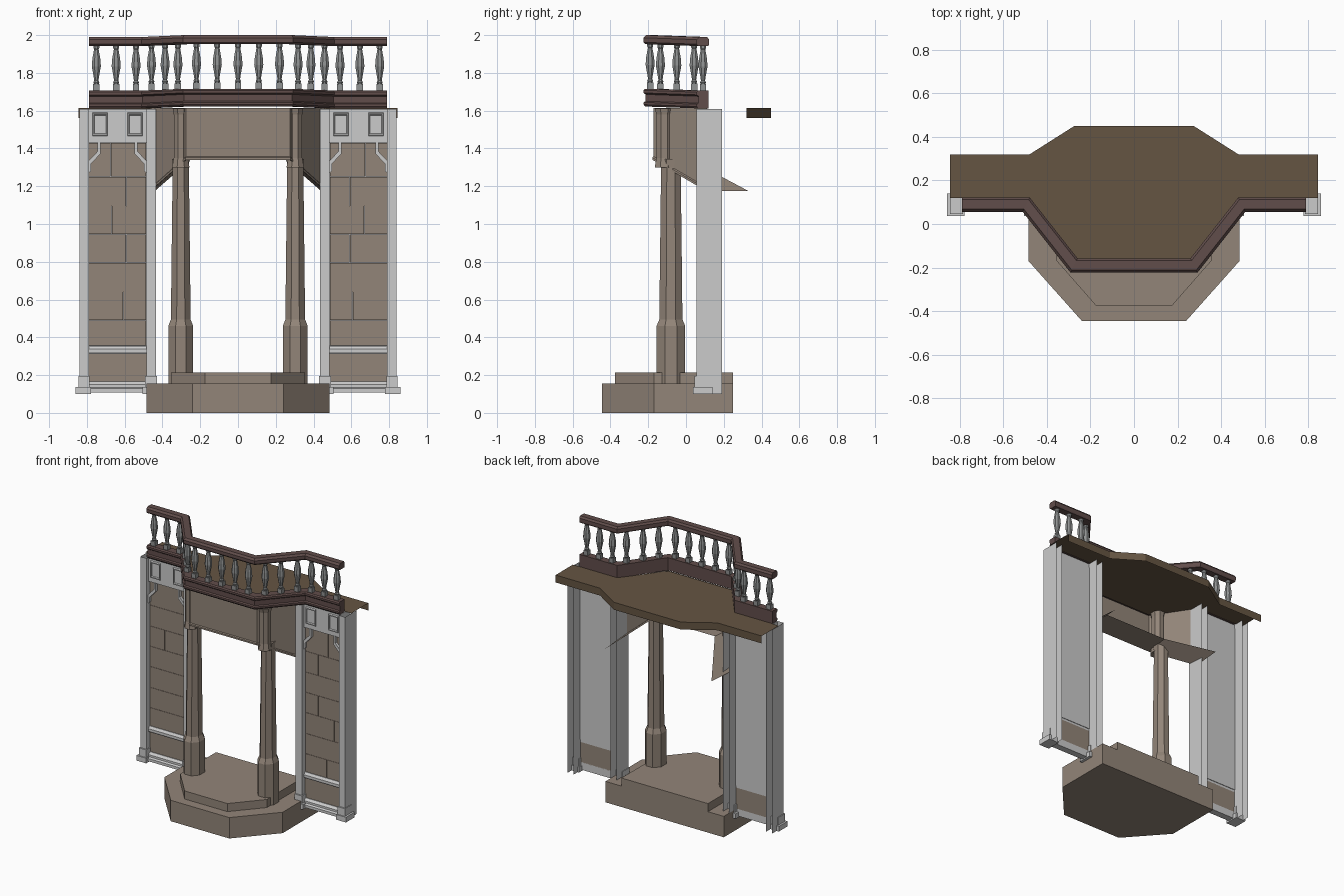
import bpy, bmesh, math
from mathutils import Vector

if "Cube" in bpy.data.objects:
    bpy.data.objects.remove(bpy.data.objects["Cube"])


def material(name, rgb):
    m = bpy.data.materials.new(name)
    m.diffuse_color = (*rgb, 1)
    m.use_nodes = True
    m.node_tree.nodes["Principled BSDF"].inputs["Base Color"].default_value = m.diffuse_color
    return m


STONE = material("stone", (0.29, 0.235, 0.19))
ROOF = material("roof_brown", (0.13, 0.09, 0.055))
TRIM = material("trim_maroon", (0.12, 0.075, 0.07))
IRON = material("baluster_grey", (0.28, 0.29, 0.29))


def mesh(name, verts, faces, mat=None):
    me = bpy.data.meshes.new(name)
    me.from_pydata([tuple(v) for v in verts], [], faces)
    bm = bmesh.new()
    bm.from_mesh(me)
    bmesh.ops.recalc_face_normals(bm, faces=bm.faces)
    bm.to_mesh(me)
    bm.free()
    ob = bpy.data.objects.new(name, me)
    bpy.context.collection.objects.link(ob)
    if mat:
        me.materials.append(mat)
    return ob


def stack(name, rings, mat=None, caps=True):
    """Skin a list of equal-length closed rings."""
    n = len(rings[0])
    verts = [v for r in rings for v in r]
    faces = [(k*n + i, k*n + (i+1) % n, (k+1)*n + (i+1) % n, (k+1)*n + i)
             for k in range(len(rings) - 1) for i in range(n)]
    if caps:
        faces += [tuple(range(n)), tuple(range(len(verts) - n, len(verts)))]
    return mesh(name, verts, faces, mat)


def prism(name, pts, z0, z1, mat=None):
    return stack(name, [[(x, y, z) for x, y in pts] for z in (z0, z1)], mat)


def box(name, x0, x1, y0, y1, z0, z1, mat=None):
    return prism(name, [(x0, y0), (x1, y0), (x1, y1), (x0, y1)], z0, z1, mat)


def turned(name, cx, cy, profile, sides, mat=None):
    """Faceted upright: profile rows are (half width x, half width y, z)."""
    k = 1 / math.cos(math.pi / sides)
    ang = [(i + 0.5) * 2 * math.pi / sides for i in range(sides)]
    return stack(name, [[(cx + a*k*math.cos(t), cy + b*k*math.sin(t), z) for t in ang]
                        for a, b, z in profile], mat)


def sweep(name, path, profile, mat=None):
    """Mitred sweep of (outward offset, height) profile along a 3D path."""
    p = [Vector(q) for q in path]
    rings = []
    for i, q in enumerate(p):
        ns = []
        for a, b in ((i-1, i), (i, i+1)):
            if a >= 0 and b < len(p):
                d = (p[b] - p[a]).xy.normalized()
                ns.append(Vector((d.y, -d.x)))
        m = sum(ns, Vector((0, 0))).normalized()
        m /= m.dot(ns[0])
        rings.append([(q.x + m.x*o, q.y + m.y*o, q.z + h) for o, h in profile])
    return stack(name, rings, mat)


def both(half):
    return half + [(-x, *r) for x, *r in reversed(half)]


# Steps
prism("lower_step", both([(0.485, 0.25), (0.485, -0.17), (0.24, -0.445)]), 0, 0.155, STONE)
prism("upper_step", both([(0.355, 0.25), (0.355, -0.17), (0.175, -0.375)]), 0.155, 0.215, STONE)

# Porch canopy walls with sloped soffit, open inside
edge = [(-0.46, 0.11, 1.175), (-0.275, -0.172, 1.34), (0.275, -0.172, 1.34), (0.46, 0.11, 1.175)]
inner = [(-0.44, 0.33, 1.175), (-0.25, 0.02, 1.34), (0.25, 0.02, 1.34), (0.44, 0.33, 1.175)]
top = [(x, y, 1.615) for x, y, z in edge]
mesh("canopy_wall", top + edge + inner,
     [(r + i, r + i + 1, r + i + 5, r + i + 4) for r in (0, 4) for i in range(3)], STONE)
sweep("canopy_lower_band", edge, [(0, 0), (0.006, 0), (0.006, 0.012), (0, 0.018)], STONE)

# Roof sheet with a skirt on the back edge only
back = [(-0.845, 0.32), (-0.48, 0.32), (-0.275, 0.45), (0.275, 0.45), (0.48, 0.32), (0.845, 0.32)]
front = [(0.845, 0.12), (0.48, 0.11), (0.26, -0.165), (-0.26, -0.165), (-0.48, 0.11), (-0.845, 0.12)]
mesh("roof", [(x, y, 1.615) for x, y in back + front] + [(x, y, 1.56) for x, y in back],
     [tuple(range(12))] + [(i, i+1, i+13, i+12) for i in range(5)], ROOF)

# Cornice and handrail
path = [(-0.79, 0.09, 0), (-0.495, 0.09, 0), (-0.275, -0.19, 0.01),
        (0.275, -0.19, 0.01), (0.495, 0.09, 0), (0.79, 0.09, 0)]
sweep("cornice", path, [(-0.028, 1.612), (0.026, 1.612), (0.034, 1.622), (0.034, 1.634),
                        (0.024, 1.64), (0.024, 1.676), (0.034, 1.684), (0.034, 1.698),
                        (0.026, 1.706), (-0.028, 1.706)], TRIM)
sweep("handrail", path, [(-0.028, 1.942), (0.024, 1.942), (0.034, 1.952), (0.034, 1.976),
                         (0.022, 1.99), (-0.022, 1.99), (-0.032, 1.976), (-0.032, 1.952)], TRIM)

# Balusters
spots = [(x, -0.19, 0.008) for x in (-0.22, -0.11, 0, 0.11, 0.22)]
for s in (1, -1):
    spots += [(s*x, 0.09, 0) for x in (0.54, 0.645, 0.75)]
    spots += [(s*x, -0.19 + (x - 0.275) * 1.273, 0.004) for x in (0.318, 0.386, 0.458)]
for x, y, dz in spots:
    prof = [(0.011, 1.738), (0.016, 1.75), (0.011, 1.76), (0.015, 1.785), (0.024, 1.835),
            (0.021, 1.875), (0.012, 1.925), (0.016, 1.932), (0.016, 1.95)]
    turned("baluster", x, y, [(r, r, z + dz) for r, z in prof], 8, IRON)
    turned("baluster_foot", x, y, [(0.017, 0.017, 1.695), (0.017, 0.017, 1.74 + dz)], 4, IRON)

rows = [0.355, 0.49, 0.64, 0.795, 0.945, 1.095, 1.25, 1.43]
joints = [0.58, 0.4, 0.78, 0.35, 0.6, 0.35, 0.62]

for s, side in ((1, "right"), (-1, "left")):
    # Free-standing porch column and the corner post above it
    turned("column_" + side, s*0.303, -0.08,
           [(0.066, 0.076, 0.155), (0.066, 0.076, 0.46), (0.052, 0.061, 0.495),
            (0.050, 0.059, 0.7), (0.043, 0.052, 1.3), (0.046, 0.055, 1.345)], 8, STONE)
    turned("corner_post_" + side, s*0.303, -0.115,
           [(0.046, 0.05, 1.3), (0.037, 0.042, 1.35), (0.037, 0.042, 1.58), (0.043, 0.05, 1.612)],
           8, STONE)

    # Pilasters: channels open at the back, on stepped plinths
    for x0, x1 in ((0.435, 0.485), (0.79, 0.84)):
        plan = [(s*x0, 0.19), (s*x0, 0.055), (s*x1, 0.055), (s*x1, 0.19)]
        mesh("pilaster_" + side, [(x, y, z) for z in (0.1, 1.61) for x, y in plan],
             [(i, i+1, i+5, i+4) for i in range(3)])
    for x0, x1 in ((0.43, 0.492), (0.785, 0.845)):
        box("plinth_upper_" + side, s*x0, s*x1, 0.045, 0.13, 0.138, 0.195)
        box("plinth_lower_" + side, s*(x0 - 0.006), s*(x1 + 0.014), 0.037, 0.14, 0.1, 0.138)

    # Stone block wall with grey backing
    for i in range(7):
        cut = 0.485 + 0.305 * joints[i]
        for a, b in ((0.485, cut), (cut, 0.79)):
            box("wall_block_" + side, s*(a + 0.0008), s*(b - 0.0008), 0.095, 0.108,
                rows[i] + 0.0008, rows[i+1] - 0.0008, STONE)
    box("wall_foot_" + side, s*0.485, s*0.79, 0.095, 0.108, 0.16, 0.315, STONE)
    box("wall_backing_" + side, s*0.485, s*0.79, 0.108, 0.112, 0.33, 1.58)

    # Horizontal mouldings
    line = [(min(s*0.485, s*0.79), 0.1, 0), (max(s*0.485, s*0.79), 0.1, 0)]
    sweep("wall_rail_" + side, line, [(-0.008, 0.312), (0.014, 0.312), (0.02, 0.322),
                                      (0.02, 0.338), (0.008, 0.355), (-0.008, 0.355)])
    sweep("wall_skirting_" + side, line, [(-0.008, 0.108), (0.04, 0.108), (0.04, 0.128), (0.026, 0.135),
                                          (0.026, 0.15), (0.01, 0.165), (-0.008, 0.165)])

    # Grey head panel with framed squares
    box("head_panel_" + side, s*0.485, s*0.79, 0.078, 0.108, 1.432, 1.61)
    for x0, x1 in ((0.505, 0.585), (0.69, 0.77)):
        sq = [(x0, 1.465), (x1, 1.465), (x1, 1.59), (x0, 1.59)]
        cx, cz = (x0 + x1) / 2, 1.5275
        stack("head_frame_" + side,
              [[(s*(cx + (x - cx)*k), y, cz + (z - cz)*k) for x, z in sq]
               for k, y in ((1, 0.078), (0.94, 0.068), (0.82, 0.068), (0.76, 0.076))])

    # Angled brackets under the head panel
    shape = [(0.062, 1.435), (0.062, 1.372), (0.012, 1.318), (0.012, 1.28), (0, 1.27),
             (0, 1.335), (0.046, 1.384), (0.046, 1.435)]
    for base, d in ((0.485, 1), (0.79, -1)):
        stack("bracket_" + side, [[(s*(base + d*u), y, z) for u, z in shape] for y in (0.076, 0.1)])
